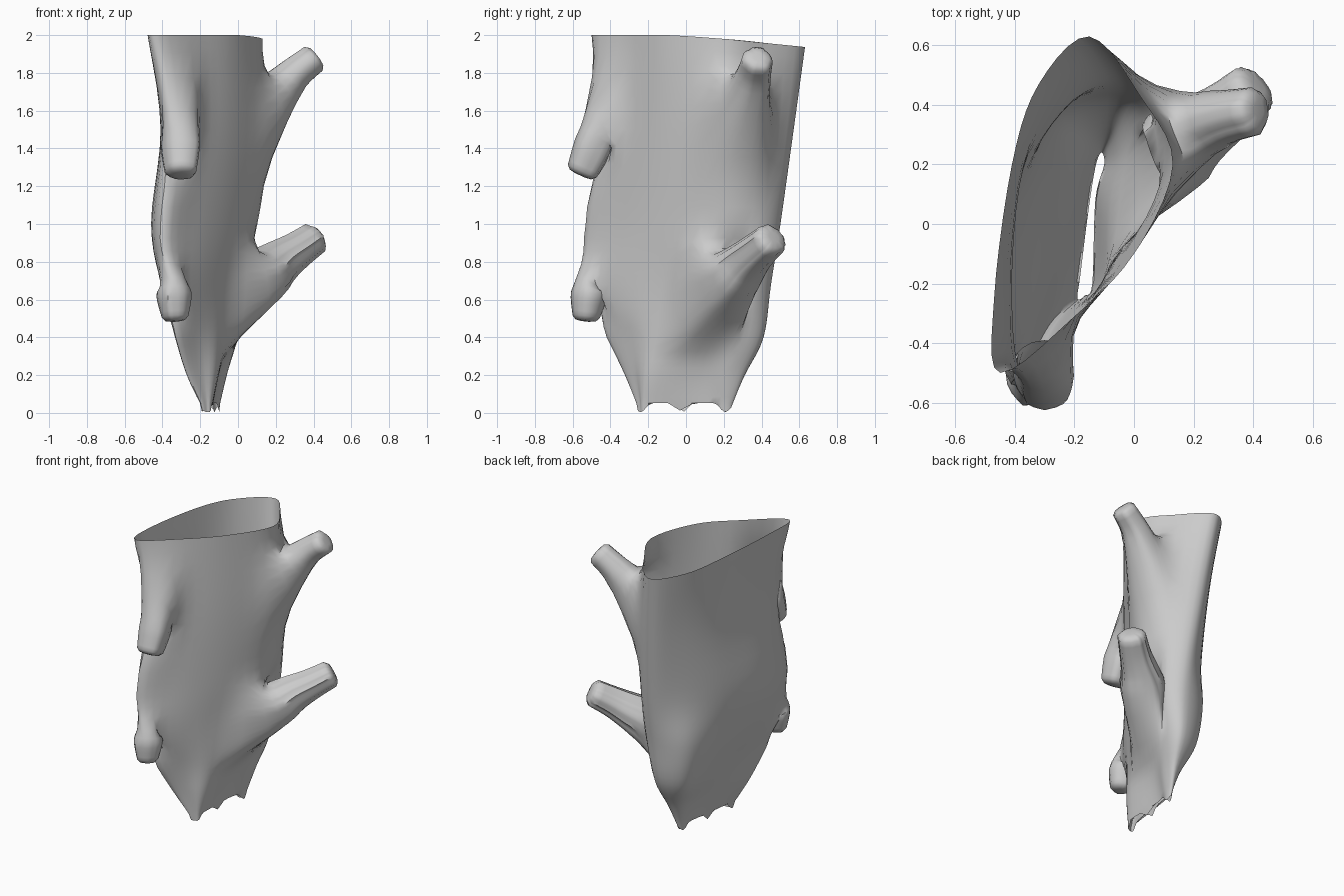
import bpy, bmesh, math, random
from mathutils import Vector

random.seed(4)
cube = bpy.data.objects.get("Cube")
if cube:
    bpy.data.objects.remove(cube, do_unlink=True)

bark = bpy.data.materials.new("grey_bark")
bark.use_nodes = True
grey = (0.6, 0.6, 0.6, 1)
bark.diffuse_color = grey
bark.node_tree.nodes["Principled BSDF"].inputs["Base Color"].default_value = grey


def spline(points, steps, closed=False):
    """Catmull-Rom curve through the points."""
    n = len(points)
    pick = (lambda i: points[i % n]) if closed else (lambda i: points[max(0, min(n - 1, i))])
    result = []
    for i in range(n if closed else n - 1):
        a, b, c, d = (pick(i + k) for k in (-1, 0, 1, 2))
        for s in range(steps):
            t = s / steps
            result.append(b + (c - a) * t / 2
                          + (a - b * 2.5 + c * 2 - d / 2) * t * t
                          + (b * 1.5 - a / 2 - c * 1.5 + d / 2) * t ** 3)
    if not closed:
        result.append(points[-1].copy())
    return result


def bridge(bm, low, high):
    """Join two closed rows of vertices with quads."""
    for i in range(len(low)):
        j = (i + 1) % len(low)
        bm.faces.new((low[i], low[j], high[j], high[i]))


# Hollow trunk: sections from the broken foot to the open rim,
# each running from the front edge along the left wall to the back and round
sections = {
    0.03: [(-.19, -.25), (-.165, -.24), (-.14, -.2), (-.13, .08), (-.1, .2),
           (-.11, .24), (-.13, .19), (-.155, .03), (-.18, -.17)],
    0.2: [(-.27, -.32), (-.19, -.27), (-.11, -.19), (-.1, .08), (-.06, .22),
          (-.08, .31), (-.16, .26), (-.2, .06), (-.24, -.17)],
    0.4: [(-.33, -.42), (-.21, -.31), (-.09, -.16), (-.03, .12), (0, .3),
          (-.06, .41), (-.23, .34), (-.27, .08), (-.3, -.2)],
    0.68: [(-.4, -.56), (-.25, -.41), (-.07, -.13), (.05, .15), (.06, .34),
           (-.05, .45), (-.26, .37), (-.35, .1), (-.4, -.25)],
    1: [(-.41, -.53), (-.23, -.37), (-.03, -.1), (.1, .18), (.08, .38),
        (-.06, .5), (-.24, .38), (-.39, .13), (-.46, -.2)],
    1.5: [(-.37, -.5), (-.18, -.31), (.01, -.08), (.16, .2), (.08, .42),
          (-.1, .57), (-.25, .45), (-.37, .2), (-.41, -.2)],
    2: [(-.45, -.5), (-.2, -.31), (0, -.1), (.13, .2), (.02, .43),
        (-.15, .63), (-.32, .47), (-.41, .2), (-.47, -.25)],
}
loops = []
for z, outline in sections.items():
    tilt = 0.1 if z == 2 else 0
    loop = [Vector((x, y, z - tilt * max(y, 0))) for x, y in outline]
    loops.append(spline(loop, 5, closed=True))
rails = [spline(list(rail), 5) for rail in zip(*loops)]
rings = [list(ring) for ring in zip(*rails)]
for p in rings[0]:
    p.z = 0.06 - 0.055 * math.cos((p.y + 0.016) * 14) ** 6

bm = bmesh.new()
rows = [[bm.verts.new(p) for p in ring] for ring in rings]
for low, high in zip(rows, rows[1:]):
    bridge(bm, low, high)
count = len(rows[0])


def limb(left, right, bottom, top, path):
    """Replace a patch of the trunk wall with a limb growing out of its border."""
    cells = ([(i, bottom) for i in range(left, right)]
             + [(right, j) for j in range(bottom, top)]
             + [(i, top) for i in range(right, left, -1)]
             + [(left, j) for j in range(top, bottom, -1)])
    patch = {rows[j][i % count] for i in range(left, right + 1)
             for j in range(bottom, top + 1)}
    border = [rows[j][i % count] for i, j in cells]
    angles = [math.atan2((2 * j - bottom - top) / (top - bottom),
                         (2 * i - left - right) / (right - left)) for i, j in cells]
    covered = [f for f in bm.faces if all(v in patch for v in f.verts)]
    bmesh.ops.delete(bm, geom=covered, context='FACES')

    # Rings along the limb, with a slightly uneven surface
    points = spline([Vector(p) for p in path], 3)
    centres = [Vector(p[:3]) for p in points]
    last = len(points) - 1
    lumps = [random.uniform(0.93, 1.07) for _ in angles]
    below = border
    limb_rows = []
    for k, point in enumerate(points):
        axis = (centres[min(k + 1, last)] - centres[max(k - 1, 0)]).normalized()
        across = Vector((0, 0, 1)).cross(axis).normalized()
        up = axis.cross(across)
        row = [bm.verts.new(centres[k] + (across * math.cos(a) + up * math.sin(a))
                            * point[3] * lump) for a, lump in zip(angles, lumps)]
        bridge(bm, below, row)
        limb_rows.append(row)
        below = row

    # Blunt broken tip
    for size, push in ((0.75, 0.02), (0.35, 0.025)):
        row = [bm.verts.new(centres[-1] + (v.co - centres[-1]) * size + axis * push)
               for v in limb_rows[-1]]
        bridge(bm, below, row)
        below = row
    bm.faces.new(below)

    # Blend the limb into the wall
    blend = set(border) | set(limb_rows[0]) | set(limb_rows[1])
    blend |= {e.other_vert(v) for v in border for e in v.link_edges}
    for _ in range(4):
        bmesh.ops.smooth_vert(bm, verts=list(blend), factor=0.5,
                              use_axis_x=True, use_axis_y=True, use_axis_z=True)


# Upper branch, lower branch, drooping upper stub, lower stub;
# each path point is x, y, z, radius
limb(13, 21, 23, 28, [(.21, .33, 1.69, .12), (.3, .36, 1.79, .09), (.4, .38, 1.87, .08)])
limb(12, 19, 9, 19, [(.12, .23, .71, .16), (.2, .3, .78, .125),
                     (.3, .37, .85, .1), (.4, .45, .92, .088)])
limb(0, 4, 23, 28, [(-.3, -.46, 1.5, .11), (-.3, -.51, 1.37, .1), (-.3, -.55, 1.28, .085)])
limb(-2, 3, 12, 17, [(-.345, -.51, .68, .095), (-.34, -.52, .6, .09), (-.335, -.53, .51, .07)])

mesh = bpy.data.meshes.new("hollow_trunk")
bm.to_mesh(mesh)
bm.free()
mesh.materials.append(bark)
trunk = bpy.data.objects.new("hollow_trunk", mesh)
bpy.context.collection.objects.link(trunk)
bpy.ops.object.select_all(action='DESELECT')
trunk.select_set(True)
bpy.context.view_layer.objects.active = trunk
bpy.ops.object.shade_smooth_by_angle(angle=math.radians(50))
